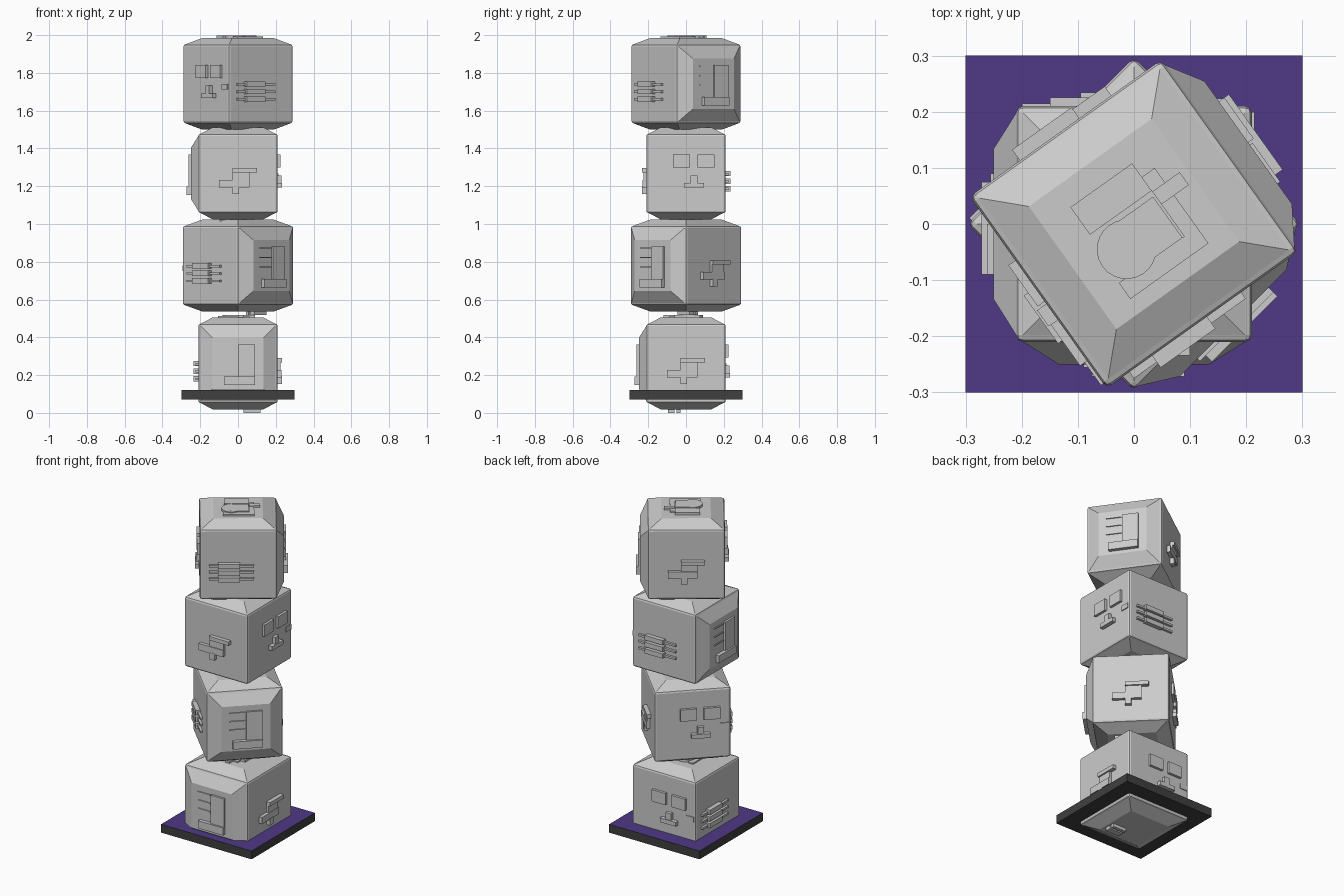
import bpy, bmesh
from math import radians, pi
from mathutils import Matrix, Vector

if "Cube" in bpy.data.objects:
    bpy.data.objects.remove(bpy.data.objects["Cube"])

HALF, BULGE = 0.21, 0.25          # block half size, distance to a raised face


def finish(bm, name, matrix=Matrix()):
    bm.normal_update()
    mesh = bpy.data.meshes.new(name)
    bm.to_mesh(mesh)
    bm.free()
    obj = bpy.data.objects.new(name, mesh)
    obj.matrix_world = matrix
    bpy.context.collection.objects.link(obj)
    return obj


def material(name, rgb):
    mat = bpy.data.materials.new(name)
    mat.diffuse_color = (*rgb, 1)
    mat.use_nodes = True
    mat.node_tree.nodes["Principled BSDF"].inputs["Base Color"].default_value = mat.diffuse_color
    return mat


def face_frame(normal, up):
    """Matrix whose x/y axes lie on a block face and z points outward."""
    n, v = Vector(normal), Vector(up)
    return Matrix((v.cross(n), v, n)).transposed().to_4x4()


def add_pad(bm, frame, u0, u1, v0, v1, base, top):
    """Raised rectangular pad on a face, running from base to top height."""
    m = frame @ Matrix.Translation(((u0 + u1) / 2, (v0 + v1) / 2, (base + top) / 2))
    m = m @ Matrix.Diagonal((u1 - u0, v1 - v0, top - base, 1))
    bmesh.ops.create_cube(bm, size=1, matrix=m)


# Relief pads per face: (u0, u1, v0, v1, raise)
PANEL = [(0, .09, -.11, .10, .012), (-.075, .09, -.115, -.07, .022)]
PANEL += [(-.09, -.005, v, v + .006, .006) for v in (.09, .04, -.01)]
HOOK = [(-.10, .06, -.075, -.035, .02), (-.03, .10, .005, .028, .024),
        (-.03, .06, -.04, .01, .015), (-.03, .005, -.11, -.07, .022)]
EYES = [(-.07, .02, .03, .10, .015), (.06, .15, .03, .10, .015),
        (.025, .06, -.055, -.01, .02), (-.01, .095, -.075, -.05, .024),
        (.15, .20, -.03, .0, .005)]
BARS = [(-.11, .01, v, v + .028, .026) for v in (-.015, -.055, -.095)]
BARS += [(-.16, .085, v, v + .012, .014) for v in (-.01, -.048, -.088)]
CAP = [(-.075, .06, .03, .09, .011), (-.04, .056, -.07, .02, .012),
       (.06, .088, -.105, .06, .006), (-.083, .088, -.105, -.07, .006),
       (.06, .12, .0, .028, .010)]
FOOT = [(.06, .095, .03, .12, .012), (.03, .05, .03, .12, .012)]

X, Y, Z = Vector((1, 0, 0)), Vector((0, 1, 0)), Vector((0, 0, 1))
FACES = [(X, Z, PANEL, BULGE), (Y, Z, HOOK, HALF), (-X, Z, EYES, HALF),
         (-Y, Z, BARS, HALF)]


def block(name, z, angle):
    world = Matrix.Translation((0, 0, z)) @ Matrix.Rotation(radians(angle), 4, 'Z')
    # body: softened cube, with shallow truncated pyramids on three faces
    bm = bmesh.new()
    bmesh.ops.create_cube(bm, size=2 * HALF)
    bmesh.ops.bevel(bm, geom=bm.edges[:], offset=.012, segments=2,
                    profile=.5, affect='EDGES')
    bm.normal_update()
    for n in (X, Z, -Z):
        face = max(bm.faces, key=lambda f: f.calc_area() * max(0, f.normal.dot(n)))
        bmesh.ops.inset_region(bm, faces=[face], thickness=.09, depth=0)
        for v in face.verts:
            v.co += n * ((BULGE if n is X else .243) - HALF)
    finish(bm, name, world)

    # relief on the four sides, top and underside
    bm = bmesh.new()
    for n, up, pads, dist in FACES:
        fr = face_frame(n, up)
        for u0, u1, v0, v1, h in pads:
            add_pad(bm, fr, u0, u1, v0, v1, dist - .01, dist + h)
    top = Matrix()
    for u0, u1, v0, v1, h in CAP:
        add_pad(bm, top, u0, u1, v0, v1, .23, .245 + h)
    bmesh.ops.create_cone(bm, cap_ends=True, segments=24, radius1=.053, radius2=.053,
                          depth=.027, matrix=Matrix.Translation((-.037, -.029, .243)))
    for u0, u1, v0, v1, h in FOOT:
        add_pad(bm, top, u0, u1, v0, v1, -.25 - h, -.23)
    finish(bm, name + "_relief", world)


# Stack of four turned blocks
for i, (z, angle) in enumerate([(.262, -90), (.78, -45), (1.268, 180), (1.742, 35.5)]):
    block(f"block_{i + 1}", z, angle)

# Square plinth: dark sides, purple top
bm = bmesh.new()
bmesh.ops.create_cube(bm, size=1, matrix=Matrix.Translation((0, 0, .096))
                      @ Matrix.Diagonal((.6, .6, .05, 1)))
bm.normal_update()
for f in bm.faces:
    f.material_index = 1 if f.normal.z > .5 else 0
plinth = finish(bm, "plinth")
plinth.data.materials.append(material("dark_edge", (.05, .05, .05)))
plinth.data.materials.append(material("purple_top", (.08, .04, .24)))
